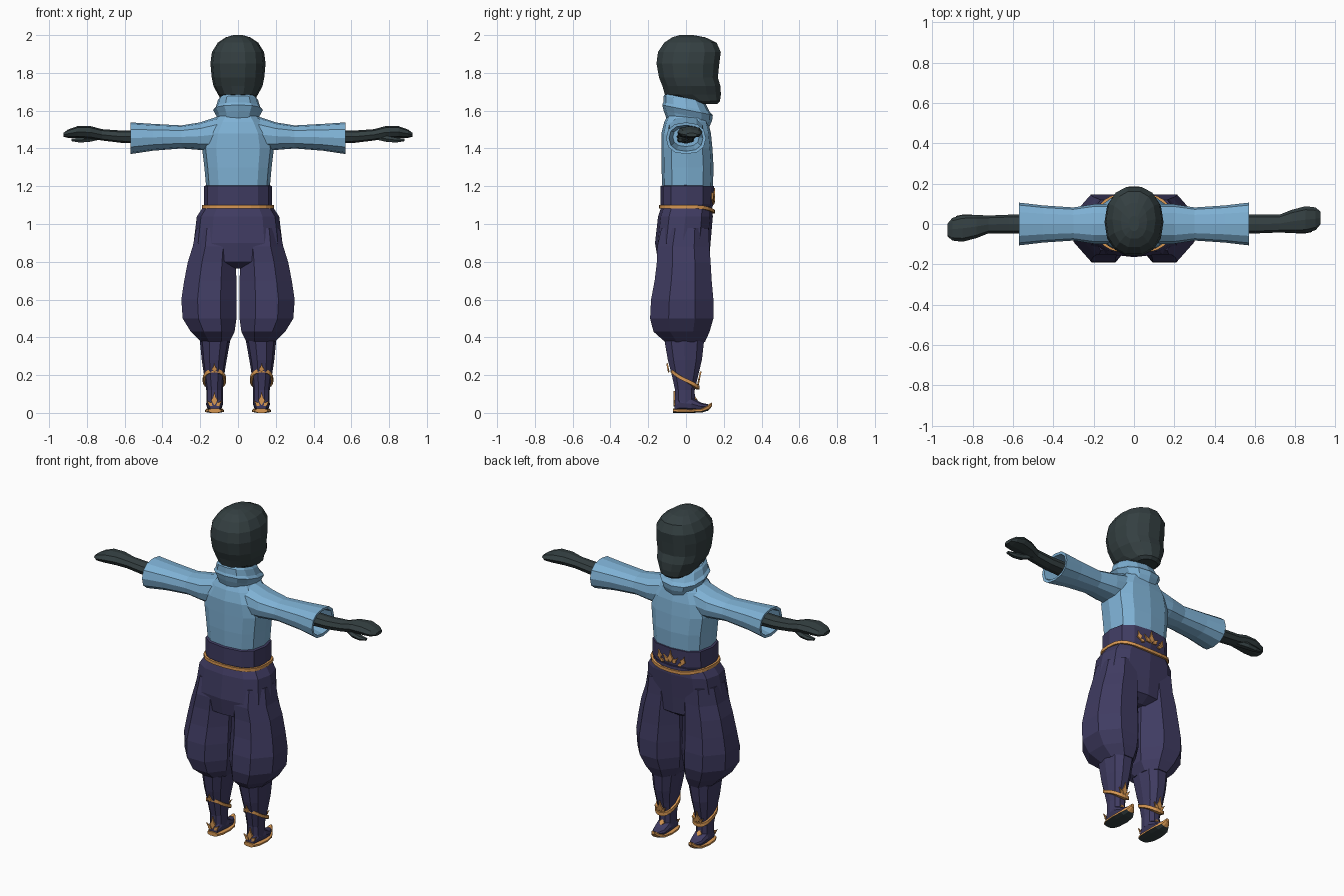
import bpy, bmesh, math
from mathutils import Matrix, Vector

cube = bpy.data.objects.get("Cube")
if cube:
    bpy.data.objects.remove(cube, do_unlink=True)


def material(name, rgb):
    m = bpy.data.materials.new(name)
    m.use_nodes = True
    col = (*rgb, 1)
    m.diffuse_color = col
    bsdf = next(n for n in m.node_tree.nodes if n.type == 'BSDF_PRINCIPLED')
    bsdf.inputs["Base Color"].default_value = col
    bsdf.inputs["Roughness"].default_value = 0.8
    return m


CHARCOAL = material("charcoal", (.034, .05, .053))
BLUE = material("sky_blue", (.21, .44, .66))
PURPLE = material("dark_purple", (.05, .044, .12))
GOLD = material("amber_gold", (.68, .31, .085))


def finish(name, bm, *mats):
    bmesh.ops.recalc_face_normals(bm, faces=bm.faces)
    mesh = bpy.data.meshes.new(name)
    bm.to_mesh(mesh)
    bm.free()
    for m in mats:
        mesh.materials.append(m)
    ob = bpy.data.objects.new(name, mesh)
    bpy.context.collection.objects.link(ob)
    return ob


def section(n, e, half):
    """Unit cross-section with n sides; e below 1 makes it squarer."""
    pts = []
    for i in range(n):
        a = 2 * math.pi * (i + (.5 if half else 0)) / n
        c, s = math.cos(a), math.sin(a)
        pts.append((math.copysign(abs(c) ** e, c), math.copysign(abs(s) ** e, s)))
    top = max(abs(p[0]) for p in pts)
    return [(u / top, v / top) for u, v in pts]


def loft(name, mat, axis, rings, n=12, e=.85, half=False, shear=0, turn=False):
    """Skin rings of (position, a0, a1, b0, b1) along an axis."""
    bm = bmesh.new()
    loops = []
    for t, a0, a1, b0, b1 in rings:
        loop = []
        for u, v in section(n, e, half):
            a = (a0 + a1) / 2 + u * (a1 - a0) / 2
            b = (b0 + b1) / 2 + v * (b1 - b0) / 2
            p = {'z': (a, b, t + shear * b), 'x': (t, a, b), 'y': (a, t, b)}[axis]
            loop.append(bm.verts.new(p))
        loops.append(loop)
    for lo, hi in zip(loops, loops[1:]):
        for i in range(n):
            j = (i + 1) % n
            bm.faces.new((lo[i], lo[j], hi[j], hi[i]))
    bm.faces.new(loops[0])
    bm.faces.new(loops[-1])
    if turn:
        bm.transform(Matrix.Rotation(math.pi, 4, 'Z'))
    return finish(name, bm, mat)


def band(name, x0, x1, y0, y1, height, wide, n=24, e=.85, deep=.012):
    """Closed trim strip whose height is a function of front-back direction."""
    bm = bmesh.new()
    loops = []
    for u, v in section(n, e, False):
        loop = []
        for out, up in ((0, 0), (1, 0), (1, 1), (0, 1)):
            grow = (out - .5) * deep
            x = (x0 + x1) / 2 + u * ((x1 - x0) / 2 + grow)
            y = (y0 + y1) / 2 + v * ((y1 - y0) / 2 + grow)
            loop.append(bm.verts.new((x, y, height(v) + up * wide)))
        loops.append(loop)
    for i in range(n):
        p, q = loops[i], loops[(i + 1) % n]
        for k in range(4):
            m = (k + 1) % 4
            bm.faces.new((p[k], p[m], q[m], q[k]))
    return finish(name, bm, GOLD)


def leaf(name, at, w, h, tilt=0, yaw=0, lean=0):
    """Thin pointed leaf standing on its lower tip."""
    bm = bmesh.new()
    outline = [(0, 0), (w / 2, h * .35), (w * .2, h * .6), (0, h), (-w * .2, h * .6), (-w / 2, h * .35)]
    face = bm.faces.new([bm.verts.new((x, -.004, z)) for x, z in outline])
    made = bmesh.ops.extrude_face_region(bm, geom=[face])['geom']
    bmesh.ops.translate(bm, vec=(0, .008, 0), verts=[g for g in made if isinstance(g, bmesh.types.BMVert)])
    rot = Matrix.Rotation(yaw, 4, 'Z') @ Matrix.Rotation(lean, 4, 'X') @ Matrix.Rotation(tilt, 4, 'Y')
    bm.transform(Matrix.Translation(Vector(at)) @ rot)
    return finish(name, bm, GOLD)


def sym(z, x, y0, y1):
    return (z, -x, x, y0, y1)


# Head with a brow, a set-back nose line and a jutting jaw
loft("head", CHARCOAL, 'z', [
    sym(1.635, .06, .05, .165), sym(1.65, .085, -.02, .182), sym(1.685, .105, -.115, .188),
    sym(1.73, .13, -.128, .186), sym(1.775, .139, -.146, .172), sym(1.85, .146, -.16, .18),
    sym(1.91, .138, -.152, .188), sym(1.96, .107, -.118, .165), sym(1.988, .065, -.075, .105),
    sym(2.0, .025, -.035, .04)], n=14, e=.88)
loft("neck", CHARCOAL, 'z', [sym(1.55, .07, -.08, .07), sym(1.7, .07, -.08, .08)])

# Shirt and draped collar
loft("shirt_body", BLUE, 'z', [
    sym(1.19, .168, -.125, .142), sym(1.3, .178, -.13, .146), sym(1.4, .19, -.13, .14),
    sym(1.48, .175, -.13, .132), sym(1.54, .135, -.115, .118), sym(1.59, .09, -.09, .09)], e=.72)
loft("collar", BLUE, 'z', [
    sym(1.53, .10, -.10, .12), sym(1.575, .115, -.118, .138), sym(1.605, .132, -.126, .142),
    sym(1.62, .118, -.12, .125), sym(1.655, .106, -.118, .105), sym(1.668, .096, -.108, .095),
    sym(1.64, .08, -.09, .08)], shear=-.2)

# Belt, its dipping gold trim and the leaf emblem
loft("belt", PURPLE, 'z', [
    sym(1.085, .175, -.13, .138), sym(1.105, .18, -.136, .146), sym(1.2, .18, -.136, .148),
    sym(1.207, .165, -.12, .13)], e=.75)
band("belt_trim", -.185, .185, -.138, .148, lambda v: 1.082 - .026 * max(0, v) ** 4, .018, e=.75)
leaf("emblem_centre", (0, .15, 1.115), .036, .075)
for s in (-1, 1):
    leaf("emblem_inner_leaf", (s * .012, .149, 1.115), .026, .055, s * .75)
    leaf("emblem_side_leaf", (s * .072, .143, 1.118), .034, .052, s * .3, -s * .25)
    leaf("emblem_low_leaf", (s * .045, .147, 1.108), .022, .045, s * 1.2, -s * .15)

# Baggy trousers: hips, then one ballooning leg per side
loft("trouser_hips", PURPLE, 'z', [
    sym(1.092, .183, -.13, .138), sym(1.04, .218, -.148, .142), sym(.9, .235, -.164, .13),
    sym(.8, .215, -.148, .122), sym(.765, .07, -.08, .07)], e=.75)


def boot_band(v):
    return .165 - .03 * v + (.02 * v * v if v < 0 else -.012 * v * v)


def spread(s, t, a0, a1, *rest):
    return (t, *sorted((s * a0, s * a1)), *rest)


for s, side in ((-1, "right"), (1, "left")):
    def leg(*rows):
        return [spread(s, *r) for r in rows]

    loft(side + "_trouser_leg", PURPLE, 'z', leg(
        (.98, .03, .22, -.13, .12), (.88, .012, .24, -.152, .124), (.8, .01, .265, -.154, .13),
        (.7, .009, .285, -.166, .136), (.6, .007, .3, -.185, .145), (.5, .008, .293, -.19, .145),
        (.43, .018, .25, -.172, .125), (.375, .045, .195, -.11, .1)), n=8, e=1, half=True)

    # Boot shaft, foot and curled sole
    loft(side + "_boot_shaft", PURPLE, 'z', leg(
        (.38, .042, .202, -.118, .1), (.28, .06, .192, -.1, .088), (.2, .073, .18, -.078, .068),
        (.12, .08, .168, -.06, .048), (.05, .08, .168, -.06, .05)), n=10)
    foot = ((-.062, .095, .15, .008, .06), (-.035, .083, .165, .01, .1), (.03, .079, .17, .01, .085),
            (.08, .085, .164, .012, .055), (.122, .108, .142, .025, .045))
    loft(side + "_boot_foot", PURPLE, 'y', leg(*foot), n=10)
    sole = loft(side + "_sole", GOLD, 'y', leg(
        (-.07, .09, .155, 0, .024), (-.035, .077, .171, 0, .022), (.03, .074, .175, 0, .02),
        (.085, .08, .168, .002, .026), (.118, .1, .15, .012, .044), (.138, .115, .135, .035, .056)), n=8, half=True)
    sole.data.materials.append(CHARCOAL)
    for f in sole.data.polygons:
        if f.normal.z < -.8:
            f.material_index = 1

    # Boot ornaments
    c = s * .125
    band(side + "_boot_band", c - .053, c + .053, -.073, .063, boot_band, .02, n=20, deep=.018)
    leaf(side + "_back_leaf", (c, -.091, .215), .03, .048, lean=.2)
    leaf(side + "_heel_leaf", (c, -.063, .04), .035, .075)
    leaf(side + "_front_leaf", (c, .063, .145), .034, .075, lean=-.2)
    leaf(side + "_toe_leaf", (c, .062, .06), .035, .05, lean=.6)
    for k in (-1, 1):
        leaf(side + "_heel_small_leaf", (c + k * .01, -.062, .035), .022, .045, k * .8)
        leaf(side + "_front_small_leaf", (c + k * .008, .062, .145), .02, .045, k * .7, lean=-.2)

    # Open flared sleeve, arm, mitten hand and thumb
    turn = s < 0
    loft(side + "_sleeve", BLUE, 'x', [
        (.09, -.1, .1, 1.38, 1.575), (.2, -.098, .098, 1.392, 1.538), (.3, -.082, .082, 1.4, 1.522),
        (.45, -.092, .092, 1.388, 1.53), (.57, -.106, .106, 1.37, 1.538), (.568, -.09, .09, 1.385, 1.523),
        (.44, -.07, .07, 1.41, 1.51)], turn=turn)
    loft(side + "_arm_and_hand", CHARCOAL, 'x', [
        (.42, -.05, .05, 1.425, 1.498), (.62, -.046, .046, 1.43, 1.495), (.72, -.042, .046, 1.442, 1.502),
        (.78, -.045, .07, 1.452, 1.518), (.85, -.045, .088, 1.456, 1.518), (.9, -.03, .082, 1.456, 1.5),
        (.925, .0, .06, 1.462, 1.482)], n=8, turn=turn)
    loft(side + "_thumb", CHARCOAL, 'x', [
        (.73, -.02, .03, 1.445, 1.48), (.79, -.045, .0, 1.432, 1.468), (.84, -.048, -.01, 1.43, 1.458),
        (.882, -.04, -.02, 1.438, 1.452)], n=6, turn=turn)
